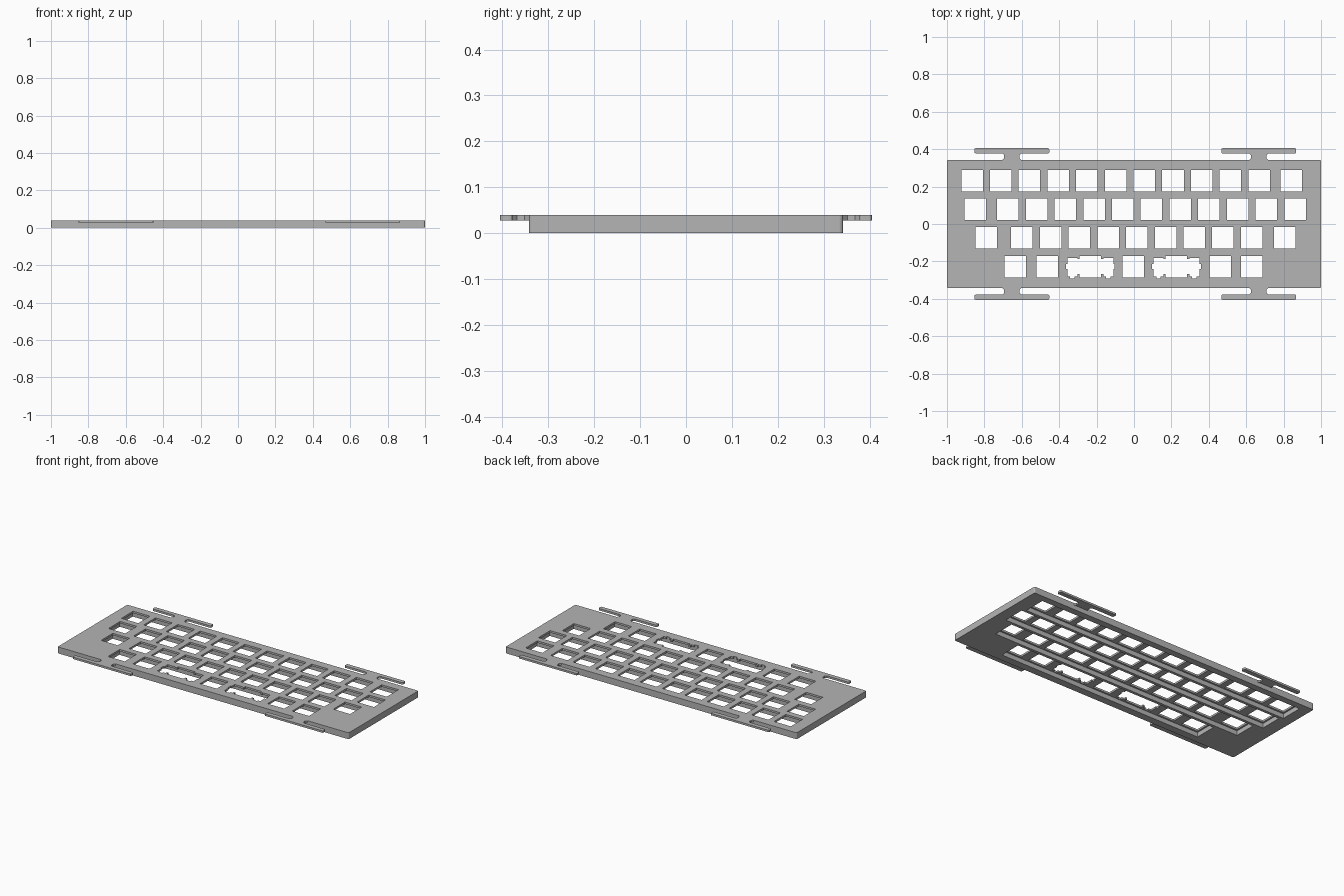
import bpy, bmesh
from math import cos, sin, pi

cube = bpy.data.objects.get("Cube")
if cube:
    bpy.data.objects.remove(cube, do_unlink=True)

TOP, WEB = 0.04, 0.028          # top of the plate, underside of the thin web
HALF_Y = 0.342
PITCH = 0.1535
KEY = 0.0575                    # half width of a switch hole
POCKET = 0.068                  # half width of a recess under a row

grey = bpy.data.materials.new("plate grey")
grey.use_nodes = True
GREY = (0.46, 0.46, 0.46, 1)
grey.diffuse_color = GREY
grey.node_tree.nodes["Principled BSDF"].inputs["Base Color"].default_value = GREY


def add_prism(bm, points, z0, z1):
    """Extrude a counter-clockwise outline from z0 to z1."""
    face = bm.faces.new([bm.verts.new((x, y, z0)) for x, y in points])
    top = bmesh.ops.extrude_face_region(bm, geom=[face])["geom"]
    verts = [v for v in top if isinstance(v, bmesh.types.BMVert)]
    bmesh.ops.translate(bm, verts=verts, vec=(0, 0, z1 - z0))


def box(x0, x1, y0, y1):
    return [(x0, y0), (x1, y0), (x1, y1), (x0, y1)]


def rounded(x0, x1, y0, y1, r, steps=4):
    corners = [(x1 - r, y1 - r), (x0 + r, y1 - r), (x0 + r, y0 + r), (x1 - r, y0 + r)]
    return [(cx + r * cos((q + s / steps) * pi / 2), cy + r * sin((q + s / steps) * pi / 2))
            for q, (cx, cy) in enumerate(corners) for s in range(steps + 1)]


def make_object(name, prisms):
    bm = bmesh.new()
    for points, z0, z1 in prisms:
        add_prism(bm, points, z0, z1)
    bmesh.ops.recalc_face_normals(bm, faces=bm.faces)
    mesh = bpy.data.meshes.new(name)
    bm.to_mesh(mesh)
    bm.free()
    mesh.materials.append(grey)
    obj = bpy.data.objects.new(name, mesh)
    bpy.context.collection.objects.link(obj)
    return obj


def cut(target, prisms):
    cutter = make_object("cutter", prisms)
    cutter.hide_render = True
    mod = target.modifiers.new("cut", 'BOOLEAN')
    mod.operation = 'DIFFERENCE'
    mod.solver = 'EXACT'
    mod.use_self = True
    mod.object = cutter
    bpy.context.view_layer.objects.active = target
    bpy.ops.object.modifier_apply(modifier=mod.name)
    bpy.data.objects.remove(cutter, do_unlink=True)


def run(start, count):
    return [start + i * PITCH for i in range(count)]


# Switch positions by row, back to front
rows = [
    (0.2325, run(-0.866, 11) + [0.842]),
    (0.079, [-0.848] + run(-0.674, 11)),
    (-0.0745, [-0.791] + run(-0.599, 9) + [0.805]),
    (-0.228, [-0.636, -0.465, -0.233, -0.004, 0.227, 0.46, 0.63]),
]
wide_keys = (-0.233, 0.227)

plate = make_object("keyboard_plate",
                    [(rounded(-1, 1, -HALF_Y, HALF_Y, 0.008), 0, TOP)])

# Recesses under each row
pockets = [(box(xs[0] - POCKET, xs[-1] + POCKET, y - POCKET, y + POCKET), -0.02, WEB)
           for y, xs in rows]
cut(plate, pockets)

# Square switch holes
cut(plate, [(box(x - KEY, x + KEY, y - KEY, y + KEY), -0.02, 0.06)
            for y, xs in rows for x in xs])

# Stabiliser openings beside the wide keys
front_y = rows[-1][0]
bars, wells, notches = [], [], []
for x in wide_keys:
    bars.append((box(x - 0.1, x + 0.1, front_y - 0.04, front_y + 0.042), -0.03, 0.07))
    for side in (-1, 1):
        c = x + side * 0.096
        wells.append((box(c - 0.027, c + 0.027, front_y - 0.053, front_y + 0.047), -0.04, 0.08))
        notches.append((box(c - 0.012, c + 0.012, front_y - 0.063, front_y), -0.05, 0.09))
        e = x + side * 0.122
        notches.append((box(e - 0.008, e + 0.008, front_y - 0.012, front_y + 0.014), -0.06, 0.1))
for group in (bars, wells, notches):
    cut(plate, group)

# Flexible T-shaped mounting tabs on the long edges
for side, end in ((1, "back"), (-1, "front")):
    for cx, hand in ((-0.653, "right"), (0.667, "left")):
        n, f = 0.041, 0.01
        neck = [(cx - n - f, HALF_Y), (cx + n + f, HALF_Y), (cx + n, HALF_Y + f),
                (cx + n, 0.378 - f), (cx + n + f, 0.378),
                (cx - n - f, 0.378), (cx - n, 0.378 - f), (cx - n, HALF_Y + f)]
        bar = rounded(cx - 0.2, cx + 0.2, 0.378, 0.405, 0.006)
        make_object(f"{end}_{hand}_tab",
                    [([(x, side * y) for x, y in pts], WEB, TOP) for pts in (neck, bar)])
